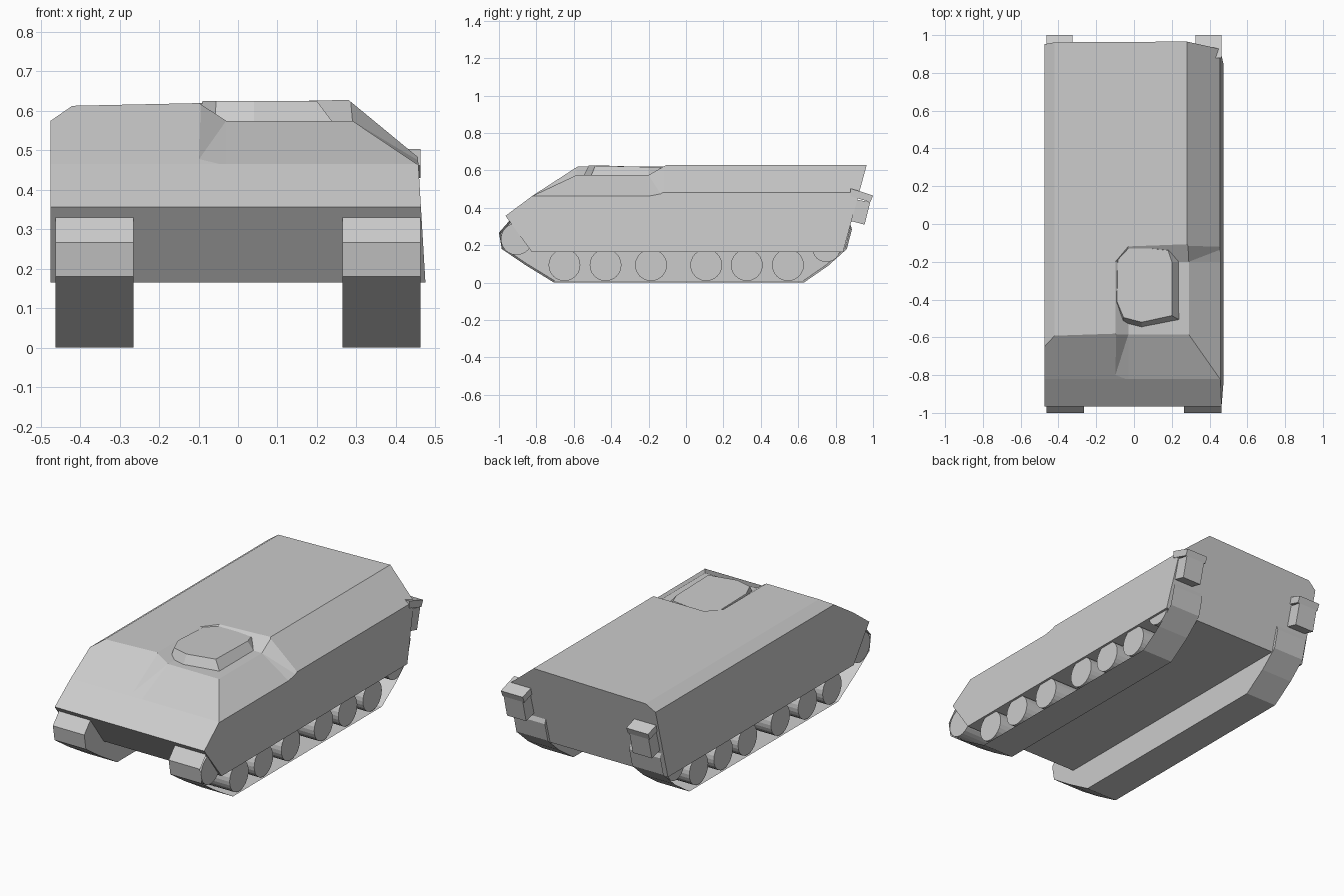
import bpy, bmesh, math
from mathutils import Vector

if "Cube" in bpy.data.objects:
    bpy.data.objects.remove(bpy.data.objects["Cube"])

grey = bpy.data.materials.new("plain_grey")
grey.diffuse_color = (0.6, 0.6, 0.6, 1)
grey.use_nodes = True
grey.node_tree.nodes["Principled BSDF"].inputs["Base Color"].default_value = grey.diffuse_color


def finish(name, bm):
    bmesh.ops.recalc_face_normals(bm, faces=bm.faces)
    me = bpy.data.meshes.new(name)
    bm.to_mesh(me)
    bm.free()
    ob = bpy.data.objects.new(name, me)
    me.materials.append(grey)
    bpy.context.collection.objects.link(ob)
    return ob


def loft(rings):
    """Closed solid through rings of equal point count."""
    bm = bmesh.new()
    vs = [[bm.verts.new(p) for p in r] for r in rings]
    n = len(vs[0])
    for a, b in zip(vs, vs[1:]):
        for i in range(n):
            j = (i + 1) % n
            bm.faces.new((a[i], a[j], b[j], b[i]))
    bm.faces.new(vs[0])
    bm.faces.new(vs[-1])
    bmesh.ops.recalc_face_normals(bm, faces=bm.faces)
    return bm


def side_prism(profile, x0, x1):
    """Side profile (y, z) extruded across x."""
    return loft([[(x, y, z) for y, z in profile] for x in (x0, x1)])


def mirrored(ob):
    ob.modifiers.new("Mirror", 'MIRROR').use_mirror_merge = False
    return ob


# hull: cross-section along y, trimmed by the sloped nose and tail planes
section = [(-.475, .165), (.475, .165), (.456, .483), (.28, .628), (-.42, .613), (-.475, .575)]
bm = loft([[(x, y, z) for x, z in section] for y in (-1.2, 1.2)])
cuts = [((-.585, .617), (-.82, .465)), ((-.82, .465), (-.965, .357)),
        ((-.965, .357), (-.825, .165)), ((.84, .165), (.965, .625))]
for (y0, z0), (y1, z1) in cuts:
    normal = Vector((0, z0 - z1, y1 - y0))
    if normal.dot(Vector((0, -y0, .4 - z0))) > 0:
        normal.negate()
    bmesh.ops.bisect_plane(bm, geom=bm.verts[:] + bm.edges[:] + bm.faces[:], dist=1e-5,
                           plane_co=(0, y0, z0), plane_no=normal, clear_outer=True)
    bmesh.ops.holes_fill(bm, edges=[e for e in bm.edges if e.is_boundary])
hull = finish("hull", bm)

# lowered deck around the hatch, carved from the hull
rings = []
for y, wall, floor, cx, dz in [(-.82, .469, .464, .455, .40), (-.585, .624, .575, .29, .40),
                               (-.2, .624, .575, .29, .40), (-.1, .632, .632, .285, .418)]:
    rings.append([(-.105, y, wall), (-.03, y, floor), (cx, y, floor),
                  (.55, y, dz), (.55, y, .8), (-.105, y, .8)])
bm = loft(rings)
bmesh.ops.triangulate(bm, faces=bm.faces[:])
cutter = finish("deck_cutter", bm)
cutter.hide_render = True
cutter.hide_set(True)
mod = hull.modifiers.new("Deck", 'BOOLEAN')
mod.operation = 'DIFFERENCE'
mod.solver = 'EXACT'
mod.object = cutter

# faceted roof hatch
base = [(-.1, -.14), (-.105, -.42), (-.06, -.525), (.04, -.55), (.245, -.51),
        (.245, -.2), (.21, -.13), (0, -.11)]
top = [(-.085, -.15), (-.09, -.41), (-.055, -.495), (.04, -.52), (.2, -.485),
       (.2, -.2), (.18, -.14), (0, -.12)]
finish("roof_hatch", loft([[(x, y, .565) for x, y in base],
                           [(x, y, .625 - max(0, y + .33) * .05) for x, y in top]]))

# tracks: solid inner wall, belt open to the outside
XI, XO = .265, .462
belt = [(-.705, 0), (.63, 0), (.76, .09), (.86, .18), (.887, .285), (.875, .325),
        (-.945, .33), (-1, .267), (-.985, .18), (-.86, .095)]
bm = side_prism(belt, XI, XO)
outer = [f for f in bm.faces if f.normal.x > .9]
bmesh.ops.inset_region(bm, faces=outer, thickness=.01, use_even_offset=True)
bmesh.ops.translate(bm, verts=outer[0].verts[:], vec=(-(XO - XI) + .015, 0, 0))
mirrored(finish("track", bm))


# road wheels, front sprocket and rear idler
def wheel(name, y, z, r):
    ring = [(y + r * math.cos(a), z + r * math.sin(a))
            for a in (math.tau * i / 24 for i in range(24))]
    mirrored(finish(name, side_prism(ring, XI + .008, XO)))


for y in (-.65, -.43, -.187, .108, .325, .545):
    wheel("road_wheel", y, .094, .085)
wheel("front_sprocket", -.905, .233, .085)
wheel("rear_idler", .75, .185, .075)

# rear boxes with caps
body = [(.88, .45), (.985, .43), (.955, .31), (.86, .335)]
cap = [(.88, .503), (.925, .49), (1.0, .465), (.985, .43), (.88, .462)]
mirrored(finish("rear_box", side_prism(body, .335, .455)))
mirrored(finish("rear_box_cap", side_prism(cap, .325, .462)))
